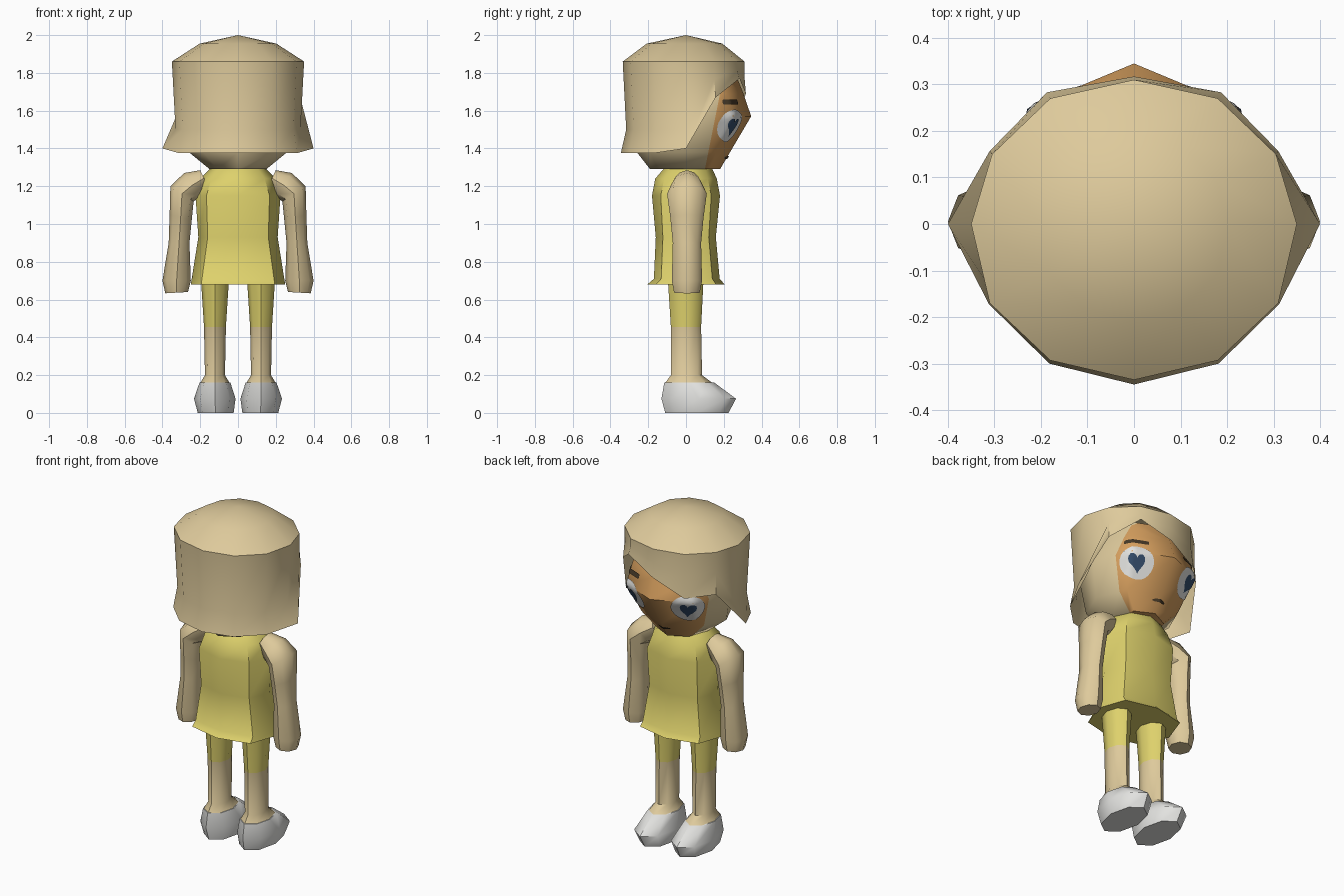
import bpy, bmesh, math
from mathutils import Vector
from mathutils.bvhtree import BVHTree

if "Cube" in bpy.data.objects:
    bpy.data.objects.remove(bpy.data.objects["Cube"])


def material(name, rgb):
    m = bpy.data.materials.new(name)
    m.diffuse_color = (*rgb, 1)
    m.use_nodes = True
    m.node_tree.nodes["Principled BSDF"].inputs["Base Color"].default_value = m.diffuse_color
    return m


BLOND = material("blond", (0.73, 0.59, 0.33))
ORANGE = material("face_orange", (0.66, 0.34, 0.11))
YELLOW = material("yellow_cloth", (0.73, 0.64, 0.15))
WHITE = material("white", (0.76, 0.76, 0.74))
BLUE = material("dark_blue", (0.035, 0.075, 0.15))
BROWN = material("dark_brown", (0.06, 0.04, 0.02))


def finish(name, bm, mats, rule=None, angle=45, outward=False):
    bmesh.ops.recalc_face_normals(bm, faces=bm.faces[:])
    bm.normal_update()
    if outward:
        lean = sum(f.normal.x * f.calc_center_median().x
                   + f.normal.y * f.calc_center_median().y for f in bm.faces)
        if lean < 0:
            bmesh.ops.reverse_faces(bm, faces=bm.faces[:])
    for f in bm.faces:
        f.smooth = True
        if rule:
            f.material_index = rule(f.calc_center_median())
    me = bpy.data.meshes.new(name)
    bm.to_mesh(me)
    bm.free()
    for m in mats:
        me.materials.append(m)
    ob = bpy.data.objects.new(name, me)
    bpy.context.collection.objects.link(ob)
    bpy.ops.object.select_all(action='DESELECT')
    ob.select_set(True)
    bpy.context.view_layer.objects.active = ob
    bpy.ops.object.shade_smooth_by_angle(angle=math.radians(angle))
    return ob


def loft(rings, start=True, end=True):
    bm = bmesh.new()
    rows = [[bm.verts.new(p) for p in r] for r in rings]
    n = len(rows[0])
    for a, b in zip(rows, rows[1:]):
        for i in range(n):
            j = (i + 1) % n
            bm.faces.new((a[i], a[j], b[j], b[i]))
    if start:
        bm.faces.new(rows[0][::-1])
    if end:
        bm.faces.new(rows[-1])
    bm.verts.ensure_lookup_table()
    return bm


def ring(z, rx, back, front, cx=0, n=8, square=0.0):
    pts = []
    for i in range(n):
        a = 2 * math.pi * i / n
        k = 1 + square * abs(math.sin(2 * a))
        pts.append((cx + rx * k * math.cos(a),
                    (back + front) / 2 + (front - back) / 2 * k * math.sin(a), z))
    return pts


# Head, with the face split off by a slanted cut
bm = loft([ring(1.29, 0.15, -0.19, 0.18), ring(1.38, 0.26, -0.26, 0.233),
           ring(1.57, 0.315, -0.29, 0.345), ring(1.69, 0.29, -0.28, 0.304),
           ring(1.80, 0.25, -0.24, 0.26)])
origin, normal = Vector((0, 0.10, 1.29)), Vector((0, 1, -0.2))
bmesh.ops.bisect_plane(bm, geom=bm.verts[:] + bm.edges[:] + bm.faces[:],
                       plane_co=origin, plane_no=normal)
bm.normal_update()
head_tree = BVHTree.FromBMesh(bm)
finish("head", bm, [BLOND, ORANGE], lambda c: int((c - origin).dot(normal) > 0))

# Hair: columns round the head from front centre, each with its own hem
RIM = [(0, 0.31), (0.18, 0.27), (0.305, 0.15), (0.35, 0),
       (0.31, -0.17), (0.18, -0.293), (0, -0.335)]
HEM = [(0, 0.317), (0.187, 0.283), (0.31, 0.157), (0.4, 0),
       (0.312, -0.172), (0.182, -0.3), (0, -0.345)]
HEM_Z_RIGHT = [1.69, 1.77, 1.67, 1.40, 1.375, 1.375, 1.375]
HEM_Z_LEFT = [1.69, 1.60, 1.61, 1.40, 1.375, 1.375, 1.375]
rows = [[], [], [], []]
for i in range(12):
    k, s = (i, 1) if i <= 6 else (12 - i, -1)
    (rx, ry), (hx, hy) = RIM[k], HEM[k]
    hz = (HEM_Z_RIGHT if s > 0 else HEM_Z_LEFT)[k]
    mid_scale, mz = (0.945, 1.50) if k > 2 else (1.0, (1.86 + hz) / 2)
    rows[0].append((s * rx * 0.58, ry * 0.62, 1.955))
    rows[1].append((s * rx, ry, 1.86))
    rows[2].append((s * rx * mid_scale, ry * mid_scale, mz))
    rows[3].append((s * hx, hy, hz))
bm = loft(rows, start=False, end=False)
top = bm.verts[:12]
crown = bm.verts.new((0, 0, 2.0))
for i in range(12):
    bm.faces.new((top[i], crown, top[(i + 1) % 12]))
finish("hair", bm, [BLOND], angle=50, outward=True)


# Thin face details laid on the head surface
def decal(name, mat, az, z, outline, lift, steps=5):
    bm = bmesh.new()

    def place(u, v):
        a = az + u / 0.31
        d = Vector((math.sin(a), math.cos(a), 0))
        p = Vector((0, 0, z + v)) + d
        hit, nrm, _, _ = head_tree.ray_cast(p, -d)
        return bm.verts.new(hit + nrm * lift)

    centre = place(0, 0)
    prev = None
    n = len(outline)
    for r in range(1, steps + 1):
        row = [place(u * r / steps, v * r / steps) for u, v in outline]
        for i in range(n):
            j = (i + 1) % n
            if prev:
                bm.faces.new((prev[i], prev[j], row[j], row[i]))
            else:
                bm.faces.new((centre, row[j], row[i]))
        prev = row
    finish(name, bm, [mat], outward=True)


TURN = [2 * math.pi * i / 24 for i in range(24)]


def oval(w, h):
    return [(w * math.sin(t), h * math.cos(t)) for t in TURN]


heart = [(0.045 * math.sin(t) ** 3,
          0.052 * (13 * math.cos(t) - 5 * math.cos(2 * t) - 2 * math.cos(3 * t)
                   - math.cos(4 * t)) / 15) for t in TURN]
bar = [(0.07 * max(-1, min(1, 1.3 * math.sin(t))),
        0.013 * max(-1, min(1, 1.5 * math.cos(t)))) for t in TURN]
for side, s in (("right", 1), ("left", -1)):
    az = s * math.radians(37)
    decal(side + "_eye", WHITE, az, 1.52, oval(0.1, 0.085), 0.005)
    decal(side + "_iris", BLUE, az, 1.52, heart, 0.009)
    decal(side + "_brow", BROWN, az, 1.645, bar, 0.005)
decal("mouth", BROWN, 0, 1.355, oval(0.06, 0.008), 0.006)

# Dress
finish("dress", loft([ring(0.68, 0.25, -0.205, 0.205, square=0.1),
                      ring(0.71, 0.245, -0.17, 0.178, square=0.1),
                      ring(0.93, 0.21, -0.16, 0.158, square=0.08),
                      ring(1.15, 0.225, -0.18, 0.18, square=0.05),
                      ring(1.24, 0.20, -0.163, 0.163),
                      ring(1.29, 0.15, -0.12, 0.14)]), [YELLOW])

# Arm profile: outer x, z, inner x, z, half depth
ARM = [(0.20, 1.285, 0.16, 1.20, 0.055), (0.285, 1.27, 0.20, 1.14, 0.085),
       (0.358, 1.20, 0.235, 1.12, 0.105), (0.362, 1.05, 0.245, 1.02, 0.088),
       (0.367, 0.90, 0.257, 0.90, 0.075), (0.40, 0.70, 0.25, 0.70, 0.08),
       (0.385, 0.633, 0.265, 0.64, 0.068)]

for side, s in (("right", 1), ("left", -1)):
    rings = []
    for ox, oz, ix, iz, d in ARM:
        r = []
        for i in range(8):
            a = 2 * math.pi * i / 8
            t = (1 + math.cos(a)) / 2
            r.append((s * (ix + (ox - ix) * t), 0.005 + d * math.sin(a), iz + (oz - iz) * t))
        rings.append(r)
    finish(side + "_arm", loft(rings), [BLOND])

    # Leg with short trousers above the knee
    c = s * 0.122
    finish(side + "_leg", loft([ring(0.155, 0.08, -0.113, 0.145, c),
                                ring(0.20, 0.053, -0.08, 0.085, c),
                                ring(0.455, 0.058, -0.08, 0.08, c),
                                ring(0.69, 0.073, -0.095, 0.092, c)]),
           [BLOND, YELLOW], lambda p: int(p.z > 0.455))

    # Shoe
    finish(side + "_shoe", loft([ring(0.0, 0.095, -0.11, 0.225, s * 0.118),
                                 ring(0.075, 0.11, -0.13, 0.265, s * 0.123),
                                 ring(0.16, 0.082, -0.115, 0.15, c)]), [WHITE])
